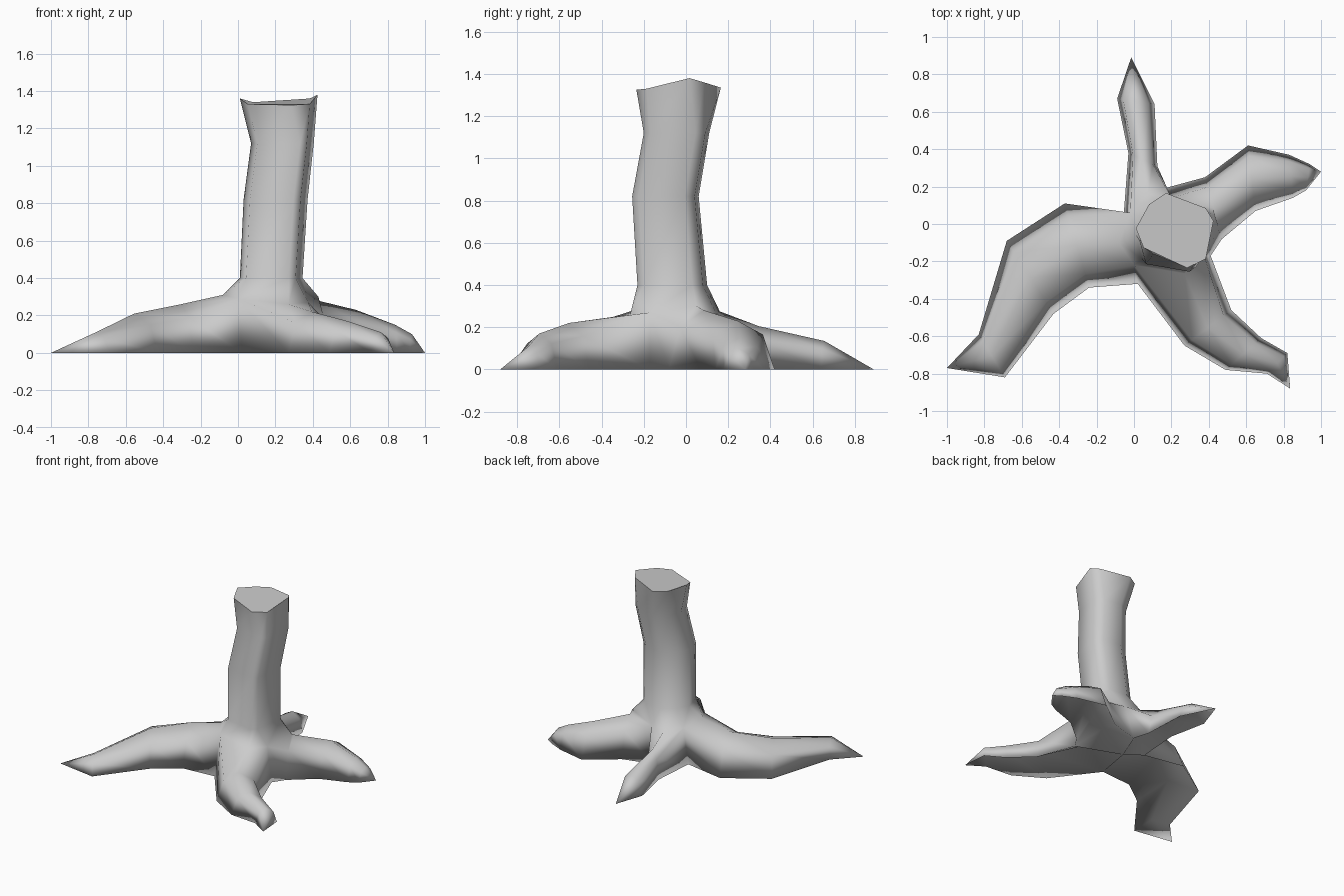
import bpy, bmesh
from mathutils import Vector

if "Cube" in bpy.data.objects:
    bpy.data.objects.remove(bpy.data.objects["Cube"])

bm = bmesh.new()


def vert(x, y, z=0.0):
    return bm.verts.new((x, y, z))


def bridge(a, b, closed=False):
    n = len(a)
    for i in range(n if closed else n - 1):
        j = (i + 1) % n
        bm.faces.new((a[i], a[j], b[j], b[i]))


# Trunk: eight-sided outlines as fractions of a box, refitted at each height
rim_shape = [(0, .53), (.1, .27), (.66, 0), (.9, .12),
             (1, .63), (.9, .8), (.39, 1), (.17, .85)]
stem_shape = [(0, .52), (.1, .13), (.78, 0), (.89, .09),
              (1, .79), (.84, .94), (.42, 1), (.14, .8)]
rim_rise = [.01, -.02, -.025, -.02, .03, .01, -.015, -.01]


def trunk_ring(shape, x0, x1, y0, y1, z, wobble=0):
    return [vert(x0 + x * (x1 - x0), y0 + y * (y1 - y0), z + wobble * r)
            for (x, y), r in zip(shape, rim_rise)]


# Hub: root ridges alternate with the crotches between roots
hub = [vert(*p) for p in [(-.08, -.10, .31), (.0, -.22, .29), (.27, -.265, .26),
                          (.375, -.17, .27), (.43, .05, .30), (.20, .14, .27),
                          (.075, .16, .275), (-.02, .06, .28)]]
rings = [hub,
         trunk_ring(stem_shape, .01, .345, -.23, .10, .40),
         trunk_ring(stem_shape, .03, .372, -.255, .06, .82),
         trunk_ring(stem_shape, .07, .405, -.20, .11, 1.12),
         trunk_ring(rim_shape, .01, .425, -.235, .165, 1.35, 1)]
for low, high in zip(rings, rings[1:]):
    bridge(low, high, True)
cap = bm.faces.new(rings[-1])

# Ground points under the crotches, keyed by hub index, and the floor centre
feet = {1: vert(.02, -.32), 3: vert(.41, -.17), 5: vert(.16, .19), 7: vert(-.055, .05)}
centre = vert(.0, -.12, .06)

# Roots: (one edge xy, other edge xy, ridge height) per section, then the tip
roots = {
    0: ([(-.37, .11, -.24, -.34, .26), (-.68, -.09, -.43, -.48, .21),
         (-.83, -.59, -.69, -.82, .11)], (-1, -.77)),
    2: ([(.27, -.65, .52, -.46, .22), (.49, -.78, .68, -.61, .17),
         (.71, -.80, .82, -.69, .11)], (.835, -.88)),
    4: ([(.47, -.08, .38, .25, .28), (.65, .07, .61, .42, .23),
         (.85, .14, .83, .37, .15), (.92, .18, .94, .32, .10)], (1, .28)),
    6: ([(.125, .31, -.03, .38, .205), (.11, .64, -.09, .67, .135)], (-.015, .89)),
}


def section_ring(x0, y0, x1, y1, h):
    """Arched top over a hollow, grooved underside."""
    a, b = Vector((x0, y0)), Vector((x1, y1))
    return [vert(*a.lerp(b, t), h * k)
            for t, k in [(0, 0), (.16, .72), (.5, 1), (.84, .72), (1, 0), (.5, .6)]]


for i, (sections, tip) in roots.items():
    left, right = feet[(i - 1) % 8], feet[i + 1]
    middle = (left.co + right.co) / 2
    groove = vert(middle.x, middle.y, .12)
    previous = [left, hub[(i - 1) % 8], hub[i], hub[i + 1], right, groove]
    bm.faces.new((left, groove, centre))
    bm.faces.new((groove, right, centre))
    for section in sections:
        current = section_ring(*section)
        bridge(current, previous, True)
        previous = current
    end = vert(*tip)
    for a, b in zip(previous, previous[1:] + previous[:1]):
        bm.faces.new((a, b, end))

# Smooth bark with a crisp cut face on top
bmesh.ops.recalc_face_normals(bm, faces=bm.faces)
for face in bm.faces:
    face.smooth = True
for edge in cap.edges:
    edge.smooth = False

mesh = bpy.data.meshes.new("tree_stump")
bm.to_mesh(mesh)
bm.free()
stump = bpy.data.objects.new("tree_stump", mesh)
bpy.context.collection.objects.link(stump)

bark = bpy.data.materials.new("bark_grey")
bark.diffuse_color = (.58, .58, .58, 1)
bark.use_nodes = True
bark.node_tree.nodes["Principled BSDF"].inputs["Base Color"].default_value = bark.diffuse_color
mesh.materials.append(bark)
